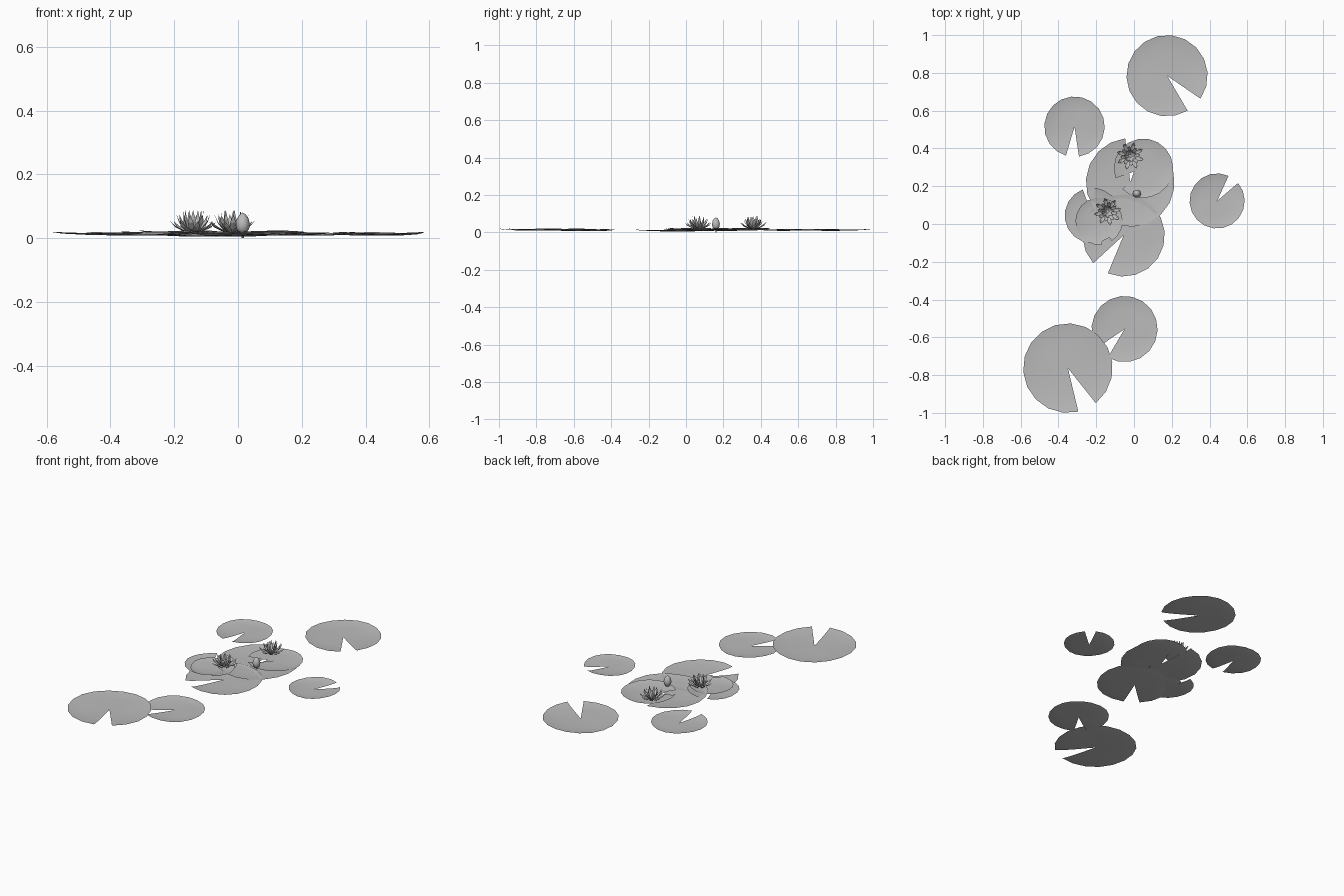
import bpy
import bmesh
from math import sin, cos, radians, pi
from mathutils import Vector, Matrix

cube = bpy.data.objects.get("Cube")
if cube:
    bpy.data.objects.remove(cube)

# Single neutral grey for every part
grey = bpy.data.materials.new("plain grey")
grey.use_nodes = True
grey.diffuse_color = (0.5, 0.5, 0.5, 1)
shader = next(n for n in grey.node_tree.nodes if n.type == "BSDF_PRINCIPLED")
shader.inputs["Base Color"].default_value = grey.diffuse_color
shader.inputs["Roughness"].default_value = 0.8


def finish(name, bm, location, smooth=True):
    mesh = bpy.data.meshes.new(name)
    for face in bm.faces:
        face.smooth = smooth
    bm.to_mesh(mesh)
    bm.free()
    mesh.materials.append(grey)
    obj = bpy.data.objects.new(name, mesh)
    obj.location = location
    bpy.context.collection.objects.link(obj)
    return obj


def lily_pad(name, x, y, radius, notch, z, gap=25, sides=17):
    """Thin saucer-shaped leaf with a wedge missing around the notch angle."""
    bm = bmesh.new()
    apex = bm.verts.new((0, 0, 0))
    start = radians(notch + gap / 2)
    sweep = radians(360 - gap)
    rings = []
    for share, lift in ((0.6, 0.002), (0.88, 0.005), (1.0, 0.009)):
        ring = []
        for i in range(sides + 1):
            a = start + sweep * i / sides
            ripple = 0.002 * share * sin(3 * a + notch)
            ring.append(bm.verts.new((radius * share * cos(a),
                                      radius * share * sin(a), lift + ripple)))
        rings.append(ring)
    for i in range(sides):
        bm.faces.new((apex, rings[0][i], rings[0][i + 1]))
        for inner, outer in zip(rings, rings[1:]):
            bm.faces.new((inner[i], outer[i], outer[i + 1], inner[i + 1]))
    return finish(name, bm, (x, y, z))


def flower(name, x, y, turn):
    """Layers of creased, pointed petals, steeper toward the middle."""
    bm = bmesh.new()
    # petal count, tip reach, tip height, half width
    layers = ((8, 0.075, 0.036, 0.012), (8, 0.054, 0.056, 0.011),
              (7, 0.032, 0.070, 0.009))
    for level, (count, reach, height, half) in enumerate(layers):
        for i in range(count):
            angle = turn + 2 * pi * (i + level / 2) / count
            spin = Matrix.Rotation(angle, 3, "Z")

            def point(share, side, raise_edge=0.0):
                bow = 0.008 * sin(pi * share)
                return bm.verts.new(spin @ Vector((
                    0.005 + (reach - 0.005) * share + bow, side,
                    height * share - bow + raise_edge)))

            base, tip = point(0, 0), point(1, 0)
            low, high = point(0.3, 0), point(0.65, 0)
            for s in (-1, 1):
                a = point(0.3, s * half * 0.85, 0.003)
                b = point(0.65, s * half * 0.8, 0.003)
                for loop in ((base, a, low), (low, a, b, high), (high, b, tip)):
                    bm.faces.new(loop if s < 0 else loop[::-1])
    return finish(name, bm, (x, y, 0.018), smooth=False)


def lathe(name, profile, location, sides=10):
    """Closed turned shape; the first and last points lie on the axis."""
    bm = bmesh.new()
    rings = [[bm.verts.new((r * cos(2 * pi * i / sides),
                            r * sin(2 * pi * i / sides), z))
              for i in range(sides)] for r, z in profile[1:-1]]
    bottom = bm.verts.new((0, 0, profile[0][1]))
    top = bm.verts.new((0, 0, profile[-1][1]))
    for i in range(sides):
        j = (i + 1) % sides
        bm.faces.new((bottom, rings[0][j], rings[0][i]))
        bm.faces.new((top, rings[-1][i], rings[-1][j]))
        for lower, upper in zip(rings, rings[1:]):
            bm.faces.new((lower[i], lower[j], upper[j], upper[i]))
    return finish(name, bm, location)


# Loose pads around the edge
lily_pad("back_pad", 0.175, 0.785, 0.215, -47, 0.008)
lily_pad("back_right_pad", -0.315, 0.515, 0.16, -94, 0.008)
lily_pad("left_pad", 0.44, 0.122, 0.146, 53, 0.008)
lily_pad("front_small_pad", -0.05, -0.556, 0.175, 227, 0.006)
lily_pad("front_large_pad", -0.35, -0.763, 0.237, -64, 0.009)

# Overlapping pads in the middle cluster
lily_pad("cluster_front_pad", -0.055, -0.06, 0.218, -125, 0.005)
lily_pad("cluster_main_pad", -0.02, 0.22, 0.235, 84, 0.008)
lily_pad("cluster_back_pad", 0.05, 0.295, 0.157, 212, 0.013)
lily_pad("cluster_right_pad", -0.22, 0.045, 0.147, 98, 0.010)
lily_pad("cluster_small_pad", -0.185, 0.015, 0.125, -70, 0.013)

# Two open flowers
flower("front_flower", -0.14, 0.065, 0.2)
flower("back_flower", -0.02, 0.36, 0.5)

# Closed bud and its stalk
lathe("bud", ((0, 0.015), (0.012, 0.017), (0.020, 0.030), (0.022, 0.045),
              (0.018, 0.062), (0.010, 0.074), (0, 0.080)), (0.015, 0.16, 0))
lathe("bud_stalk", ((0, 0), (0.004, 0), (0.004, 0.018), (0, 0.018)),
      (0.015, 0.16, 0), 6)
